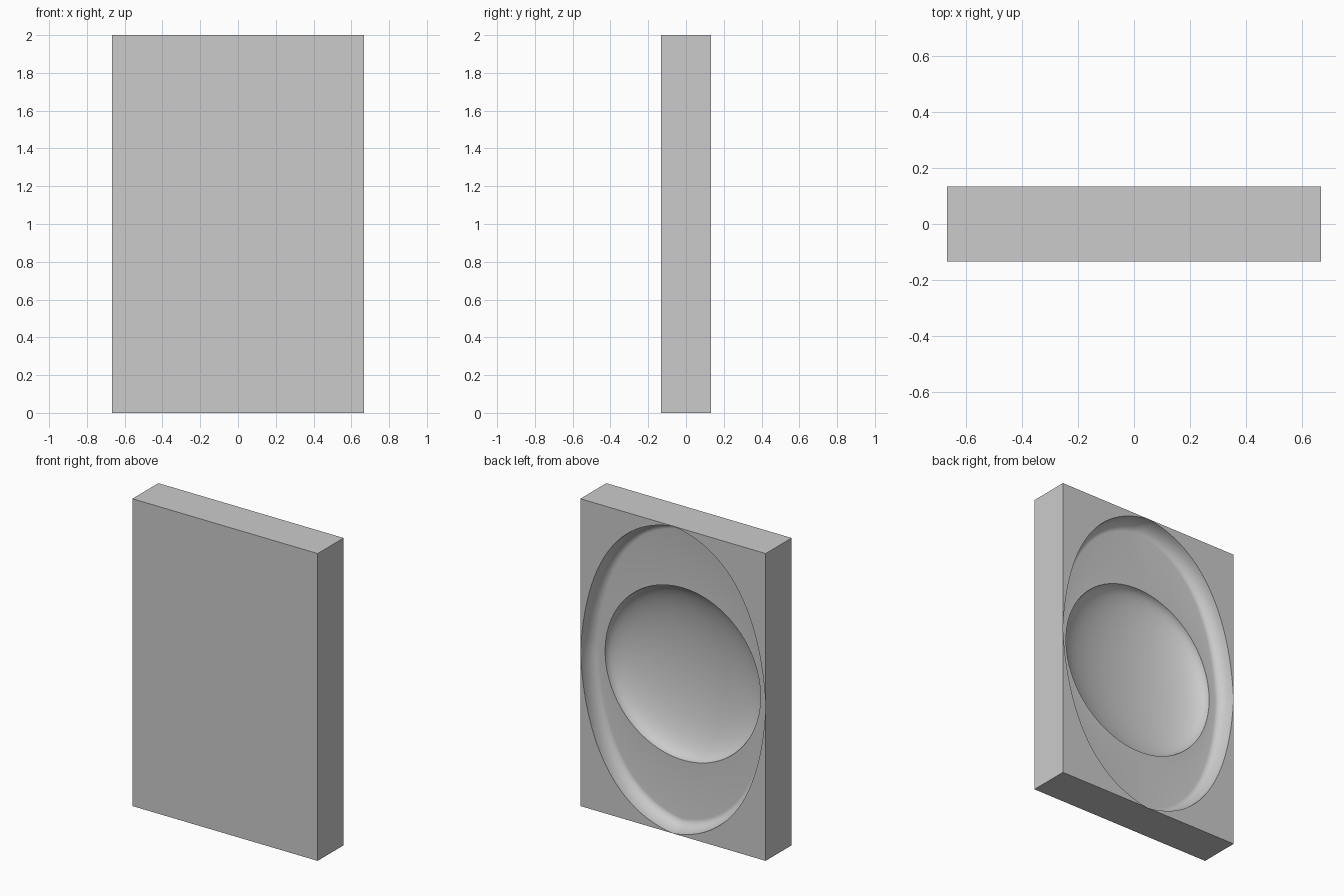
import bpy, bmesh
from math import sin, cos, pi, hypot

if "Cube" in bpy.data.objects:
    bpy.data.objects.remove(bpy.data.objects["Cube"])

W, T, H = 0.667, 0.133, 1.0          # half width, half thickness, half height
DEPTH, FILLET = 0.10, 0.06           # recess depth and inward run of its cove
BOWL_R, BOWL_D = 0.56, 0.16          # bowl radius and depth below the recess floor
Q = 24                               # segments per quarter

grey = bpy.data.materials.new("plain_grey")
grey.use_nodes = True
colour = (0.6, 0.6, 0.6, 1)
grey.diffuse_color = colour
grey.node_tree.nodes["Principled BSDF"].inputs["Base Color"].default_value = colour


def quarter(t):
    """Unit oval quarter from the top to the side, with faint corners at both ends."""
    s = 1 - t
    a, b, c, d = s**3, 3 * s * s * t, 3 * s * t * t, t**3
    return b * 0.6 + c * 0.95 + d, a + b * 0.95 + c * 0.6


# Closed unit outline: top, +x side, bottom, -x side
outline = []
for k in range(4):
    for i in range(Q):
        x, z = quarter(i / Q)
        for _ in range(k):
            x, z = z, -x
        outline.append((x, z))
N = len(outline)

bm = bmesh.new()


def oval_ring(inset, y):
    return [bm.verts.new((x * (W - inset), y, H + z * (H - inset))) for x, z in outline]


def round_ring(radius, y):
    ring = []
    for x, z in outline:
        x, z = x * W, z * H
        r = hypot(x, z)
        ring.append(bm.verts.new((radius * x / r, y, H + radius * z / r)))
    return ring


# Coved recess wall, flat floor and bowl, as one row of rings
rings = []
for i in range(9):
    a = i / 8 * pi / 2
    rings.append(oval_ring(FILLET * (1 - cos(a)), T - DEPTH * sin(a)))
for i in range(16):
    a = i / 16 * pi / 2
    rings.append(round_ring(BOWL_R * cos(a), T - DEPTH - BOWL_D * sin(a)))
for r0, r1 in zip(rings, rings[1:]):
    for i in range(N):
        j = (i + 1) % N
        bm.faces.new((r0[i], r0[j], r1[j], r1[i]))
pole = bm.verts.new((0, T - DEPTH - BOWL_D, H))
for i in range(N):
    bm.faces.new((rings[-1][i], rings[-1][(i + 1) % N], pole))

# Slab: four corner panels on the back, four sides and a plain front
signs = [(1, 1), (1, -1), (-1, -1), (-1, 1)]
back = [bm.verts.new((sx * W, T, H + sz * H)) for sx, sz in signs]
front = [bm.verts.new((sx * W, -T, H + sz * H)) for sx, sz in signs]
rim = rings[0]
for k in range(4):
    arc = [rim[(k * Q + i) % N] for i in range(Q + 1)]
    for a, b in zip(arc, arc[1:]):
        bm.faces.new((a, b, back[k]))
    n = (k + 1) % 4
    bm.faces.new((back[k], rim[n * Q], back[n], front[n], front[k]))
bm.faces.new(front)

bmesh.ops.recalc_face_normals(bm, faces=bm.faces)
mesh = bpy.data.meshes.new("recessed_panel")
bm.to_mesh(mesh)
bm.free()
mesh.materials.append(grey)
panel = bpy.data.objects.new("recessed_panel", mesh)
bpy.context.collection.objects.link(panel)

# Smooth cove and bowl, crisp rims
bpy.ops.object.select_all(action="DESELECT")
panel.select_set(True)
bpy.context.view_layer.objects.active = panel
bpy.ops.object.shade_smooth_by_angle(angle=pi / 6)
